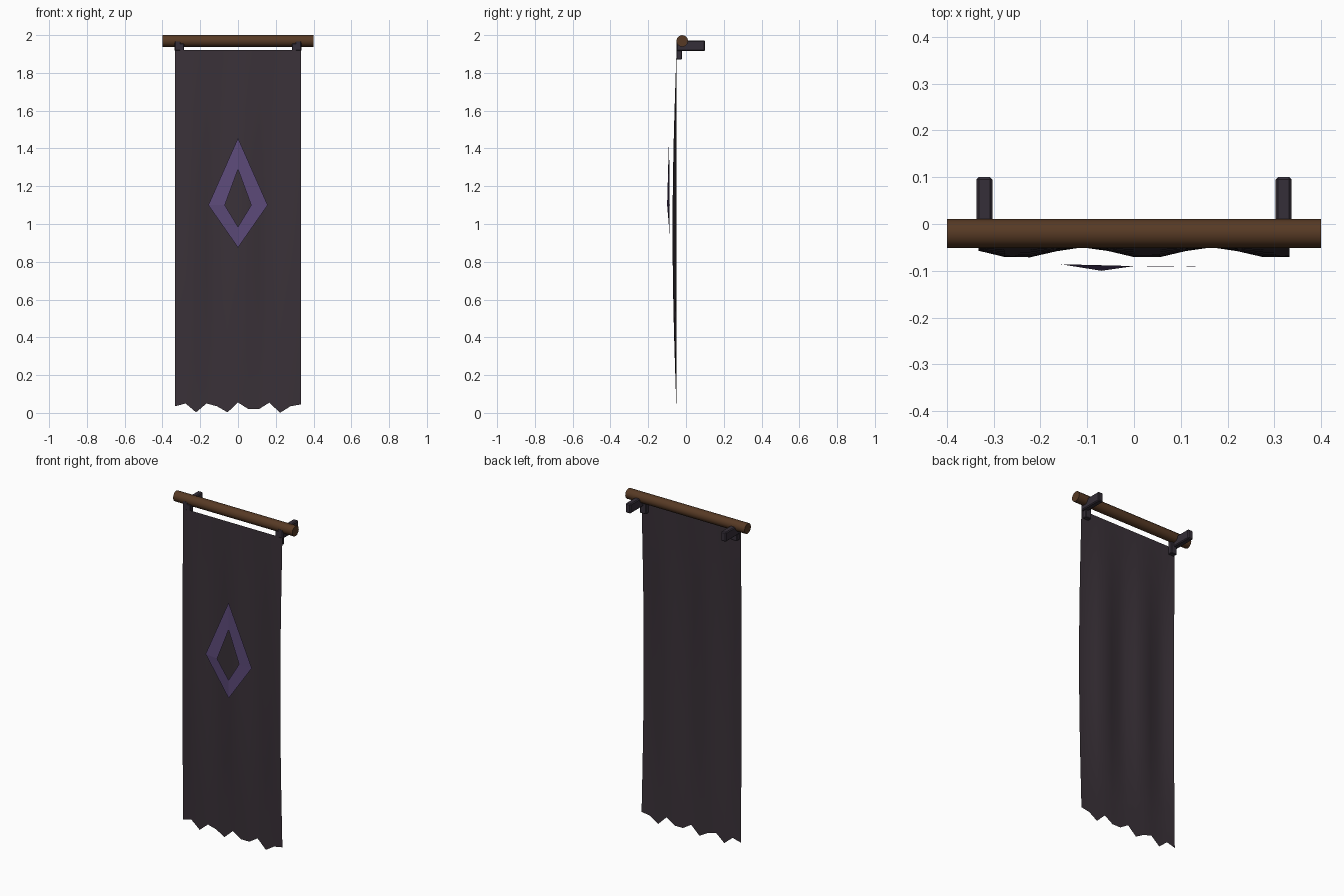
import bpy, bmesh, math

if "Cube" in bpy.data.objects:
    bpy.data.objects.remove(bpy.data.objects["Cube"])


def material(name, rgb):
    m = bpy.data.materials.new(name)
    m.diffuse_color = (*rgb, 1)
    m.use_nodes = True
    m.node_tree.nodes["Principled BSDF"].inputs["Base Color"].default_value = m.diffuse_color
    return m


cloth = material("dark cloth", (0.042, 0.031, 0.040))
purple = material("purple emblem", (0.107, 0.068, 0.190))
wood = material("brown wood", (0.095, 0.042, 0.018))
iron = material("dark iron", (0.036, 0.028, 0.040))


def mesh_object(name, verts, faces, mat):
    me = bpy.data.meshes.new(name)
    me.from_pydata(verts, [], faces)
    me.materials.append(mat)
    ob = bpy.data.objects.new(name, me)
    bpy.context.collection.objects.link(ob)
    return ob


def box(name, lo, hi, mat, bevel):
    bm = bmesh.new()
    bmesh.ops.create_cube(bm, size=1)
    for v in bm.verts:
        v.co = [(a + b) / 2 + c * (b - a) for a, b, c in zip(lo, hi, v.co)]
    bmesh.ops.bevel(bm, geom=bm.edges[:], offset=bevel, segments=1, affect='EDGES')
    me = bpy.data.meshes.new(name)
    bm.to_mesh(me)
    bm.free()
    me.materials.append(mat)
    ob = bpy.data.objects.new(name, me)
    bpy.context.collection.objects.link(ob)
    return ob


# Wooden pole
bpy.ops.mesh.primitive_cylinder_add(vertices=12, radius=0.031, depth=0.8,
                                    location=(0, -0.02, 1.969),
                                    rotation=(0, math.pi / 2, 0))
pole = bpy.context.object
pole.name = "pole"
pole.data.materials.append(wood)
bpy.ops.object.shade_smooth_by_angle(angle=math.radians(40))

# Wall brackets with cloth clips, one at each end
for side, s in (("left", -1), ("right", 1)):
    xa, xb = sorted((s * 0.303, s * 0.337))
    box(side + "_bracket", (xa, -0.051, 1.915), (xb, 0.1, 1.972), iron, 0.005)
    xa, xb = sorted((s * 0.285, s * 0.325))
    box(side + "_clip", (xa, -0.05, 1.87), (xb, -0.022, 1.955), iron, 0.003)

# Rippled banner with ragged hem
hem = [0.035, 0.05, 0.003, 0.05, 0.035, 0.003, 0.055,
       0.02, 0.02, 0.055, 0.0, 0.035, 0.045]
cols, rows, top = len(hem), 12, 1.922
verts, faces = [], []
for j in range(rows + 1):
    t = j / rows
    for i in range(cols):
        x = -0.333 + 0.666 * i / (cols - 1)
        ripple = 0.5 + 0.5 * math.cos(2 * math.pi * (x - 0.028) / 0.275)
        y = -0.05 - 0.023 * math.sin(math.pi * t) * ripple
        verts.append((x, y, hem[i] + (top - hem[i]) * t))
for j in range(rows):
    for i in range(cols - 1):
        a = j * cols + i
        faces.append((a, a + 1, a + cols + 1, a + cols))
banner = mesh_object("banner", verts, faces, cloth)
banner.data.shade_smooth()

# Diamond ring emblem floating just in front of the cloth
outer = [(0, -0.09, 1.455), (-0.157, -0.086, 1.1), (0, -0.09, 0.875), (0.157, -0.092, 1.1)]
inner = [(0, -0.09, 1.29), (-0.07, -0.1, 1.1), (0, -0.09, 0.985), (0.07, -0.09, 1.1)]
ring = [(i, (i + 1) % 4, (i + 1) % 4 + 4, i + 4) for i in range(4)]
mesh_object("emblem", outer + inner, ring, purple)
